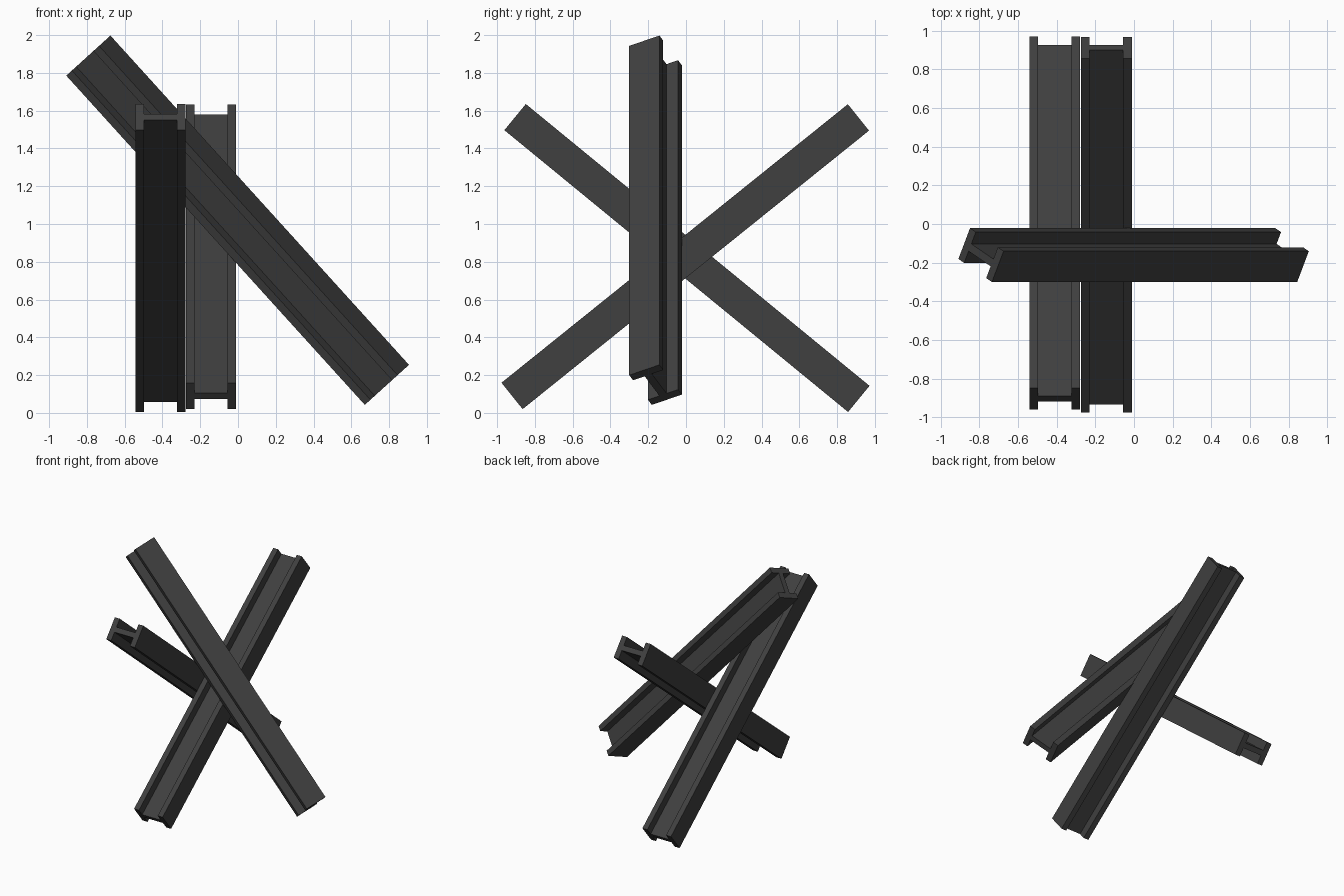
import bpy, bmesh
from math import sin, cos, radians
from mathutils import Vector, Matrix

if "Cube" in bpy.data.objects:
    bpy.data.objects.remove(bpy.data.objects["Cube"])

steel = bpy.data.materials.new("dark steel")
steel.diffuse_color = (0.05, 0.05, 0.05, 1)
steel.use_nodes = True
steel.node_tree.nodes["Principled BSDF"].inputs["Base Color"].default_value = steel.diffuse_color

W, H, FLANGE, WEB, LENGTH = 0.263, 0.179, 0.045, 0.042, 2.353


def h_beam(name, centre, axis, web_dir):
    """H-section prism: web runs along web_dir, beam runs along axis."""
    a, b = W / 2, W / 2 - FLANGE
    h, t = H / 2, WEB / 2
    profile = [(-a, -h), (-b, -h), (-b, -t), (b, -t), (b, -h), (a, -h),
               (a, h), (b, h), (b, t), (-b, t), (-b, h), (-a, h)]
    bm = bmesh.new()
    face = bm.faces.new([bm.verts.new((x, y, -LENGTH / 2)) for x, y in profile])
    top = bmesh.ops.extrude_face_region(bm, geom=[face])["geom"]
    bmesh.ops.translate(bm, vec=(0, 0, LENGTH),
                        verts=[g for g in top if isinstance(g, bmesh.types.BMVert)])
    bmesh.ops.recalc_face_normals(bm, faces=bm.faces)
    # orient the section
    axis, web_dir = Vector(axis).normalized(), Vector(web_dir).normalized()
    rot = Matrix((web_dir, axis.cross(web_dir), axis)).transposed()
    bm.transform(Matrix.Translation(centre) @ rot.to_4x4())
    mesh = bpy.data.meshes.new(name)
    bm.to_mesh(mesh)
    bm.free()
    mesh.materials.append(steel)
    obj = bpy.data.objects.new(name, mesh)
    bpy.context.collection.objects.link(obj)
    return obj


# Two crossed beams side by side
p, q = radians(39.35), radians(38.8)
h_beam("left_beam", (-0.410, 0.005, 0.820), (0, -cos(p), sin(p)), (1, 0, 0))
h_beam("middle_beam", (-0.143, -0.004, 0.827), (0, cos(q), sin(q)), (1, 0, 0))

# Third beam leaning across them, rolled about its own axis
s, roll = radians(47.8), radians(27)
h_beam("cross_beam", (-0.002, -0.161, 1.020), (-cos(s), 0, sin(s)),
       (sin(s) * cos(roll), -sin(roll), cos(s) * cos(roll)))
